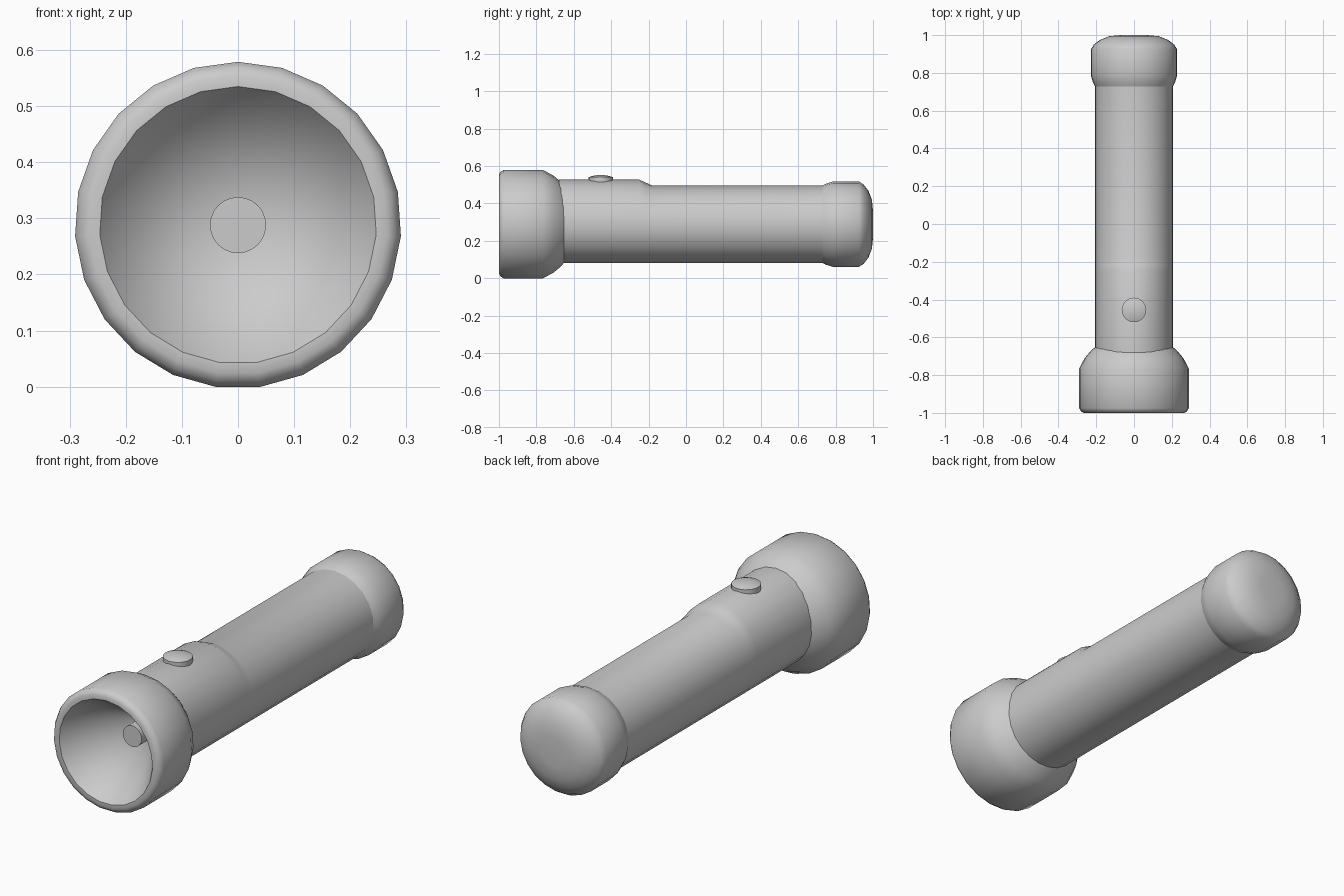
import bpy, bmesh
from math import sin, cos, pi, radians
from mathutils import Matrix

if "Cube" in bpy.data.objects:
    bpy.data.objects.remove(bpy.data.objects["Cube"])

CZ = 0.288   # height of the torch axis


def lathe(name, profile, sides, matrix, reshape=None):
    """Spin (position, radius) points around local Z; radius 0 makes a pole."""
    bm = bmesh.new()
    rings = []
    for h, r in profile:
        n = sides if r > 0 else 1
        rings.append([bm.verts.new((r * sin(2 * pi * i / sides),
                                    r * cos(2 * pi * i / sides), h))
                      for i in range(n)])
    for a, b in zip(rings, rings[1:]):
        for i in range(sides):
            j = (i + 1) % sides
            if len(b) == 1:
                bm.faces.new((a[i], a[j], b[0]))
            elif len(a) == 1:
                bm.faces.new((a[0], b[j], b[i]))
            else:
                bm.faces.new((a[i], a[j], b[j], b[i]))
    bm.transform(matrix)
    if reshape:
        for v in bm.verts:
            reshape(v.co)
    bmesh.ops.recalc_face_normals(bm, faces=bm.faces)
    mesh = bpy.data.meshes.new(name)
    bm.to_mesh(mesh)
    bm.free()
    ob = bpy.data.objects.new(name, mesh)
    bpy.context.collection.objects.link(ob)
    bpy.ops.object.select_all(action='DESELECT')
    ob.select_set(True)
    bpy.context.view_layer.objects.active = ob
    bpy.ops.object.shade_smooth_by_angle(angle=radians(35))
    return ob


# local Z -> world Y, local Y -> world Z
AXIS = Matrix(((1, 0, 0, 0), (0, 0, 1, 0), (0, 1, 0, CZ), (0, 0, 0, 1)))


# raise the upper half of the barrel under the switch
def switch_hump(co):
    if co.z > CZ:
        t = min(max((-0.18 - co.y) / 0.07, 0), 1)
        co.z = CZ + (co.z - CZ) * (1 + 0.15 * t)


# barrel
lathe("barrel", [(-0.68, 0.208), (-0.25, 0.208), (-0.215, 0.208),
                 (-0.18, 0.208), (0.75, 0.208)], 23, AXIS, switch_hump)

# lamp head with conical reflector
lathe("lamp_head", [(-0.65, 0.205), (-0.67, 0.228), (-0.71, 0.262),
                    (-0.765, 0.291), (-0.975, 0.291), (-0.993, 0.28),
                    (-1.0, 0.266), (-1.0, 0.247), (-0.65, 0)], 23, AXIS)

# bulb
lathe("bulb", [(-0.8, 0), (-0.8, 0.05), (-0.68, 0.05)], 24, AXIS)

# tail cap
lathe("tail_cap", [(0.725, 0.206), (0.75, 0.218), (0.785, 0.229), (0.925, 0.229),
                   (0.95, 0.213), (0.975, 0.18), (0.994, 0.132), (1.0, 0.07),
                   (1.0, 0)], 23, AXIS)

# push button
lathe("push_button", [(0.505, 0.065), (0.54, 0.065), (0.547, 0.045),
                      (0.551, 0.02), (0.552, 0)], 24, Matrix.Translation((0, -0.455, 0)))
